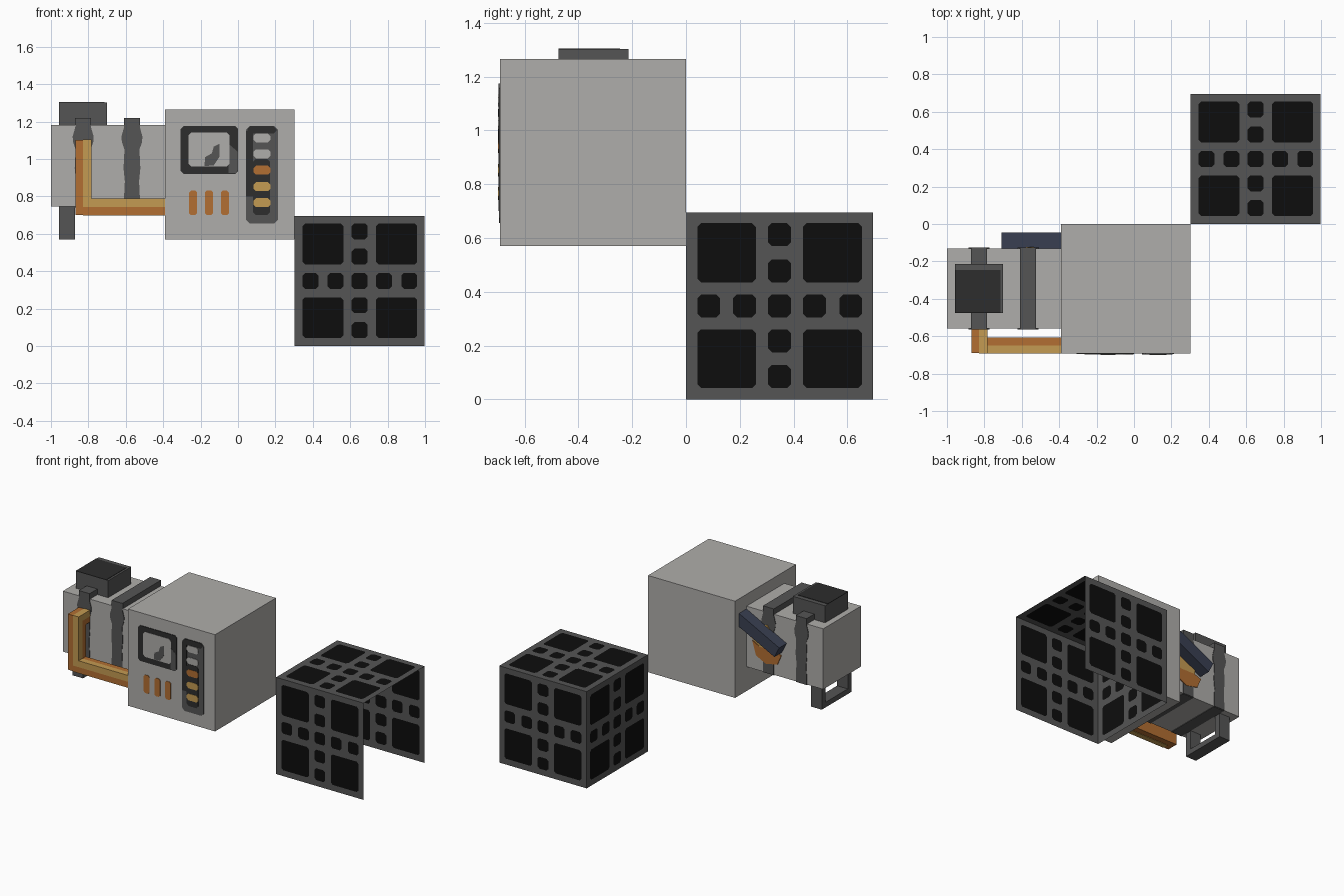
import bpy, bmesh, math
from mathutils import Matrix

if "Cube" in bpy.data.objects:
    bpy.data.objects.remove(bpy.data.objects["Cube"])


def material(name, rgb):
    m = bpy.data.materials.new(name)
    m.diffuse_color = (*rgb, 1)
    m.use_nodes = True
    m.node_tree.nodes["Principled BSDF"].inputs["Base Color"].default_value = m.diffuse_color
    return m


GREY = material("light grey", (.43, .42, .405))
DARK = material("dark grey", (.09, .09, .09))
CHAR = material("charcoal", (.026, .026, .026))
BLACK = material("black", (.004, .004, .004))
ORANGE = material("orange", (.445, .156, .032))
TAN = material("tan", (.552, .328, .084))
NAVY = material("navy", (.042, .051, .084))


def finish(name, bm, *mats):
    me = bpy.data.meshes.new(name)
    bm.to_mesh(me)
    bm.free()
    ob = bpy.data.objects.new(name, me)
    bpy.context.collection.objects.link(ob)
    for m in mats:
        me.materials.append(m)
    return ob


def box(name, mat, x, y, z):
    """Box from (min, max) ranges on each axis."""
    bm = bmesh.new()
    bmesh.ops.create_cube(bm, size=1)
    for v in bm.verts:
        v.co = [r[0] + (c + .5) * (r[1] - r[0]) for c, r in zip(v.co, (x, y, z))]
    return finish(name, bm, mat)


def plate(name, mat, pts, at, lift=.004):
    """Thin plate standing in the xz plane, from y=at outward by lift."""
    bm = bmesh.new()
    f = bm.faces.new([bm.verts.new((u, at, v)) for u, v in pts])
    ext = bmesh.ops.extrude_face_region(bm, geom=[f])
    for v in ext["geom"]:
        if isinstance(v, bmesh.types.BMVert):
            v.co.y += lift
    bmesh.ops.recalc_face_normals(bm, faces=bm.faces)
    return finish(name, bm, mat)


def rounded(x0, x1, z0, z1, c=.015):
    """Rectangle outline with clipped corners."""
    return [(x0 + c, z0), (x1 - c, z0), (x1, z0 + c), (x1, z1 - c),
            (x1 - c, z1), (x0 + c, z1), (x0, z1 - c), (x0, z0 + c)]


# Open cage: four thin grille panels
S = .695
STEPS = [0, .042, .127, .175, .26, .305, .39, .435, .52, .57, .655, S]


def is_hole(i, j):
    big = i in (1, 2, 3, 7, 8, 9) and j in (1, 2, 3, 7, 8, 9)
    return big or (i == 5 and j % 2 == 1) or (j == 5 and i % 2 == 1)


def grille(name, place):
    bm = bmesh.new()
    vs = [[bm.verts.new(place(u, v)) for v in STEPS] for u in STEPS]
    for i in range(11):
        for j in range(11):
            f = bm.faces.new((vs[i][j], vs[i + 1][j], vs[i + 1][j + 1], vs[i][j + 1]))
            f.material_index = int(is_hole(i, j))
    corners = [v for v in bm.verts if sum(f.material_index for f in v.link_faces) == 1]
    bmesh.ops.bevel(bm, geom=corners, offset=.014, segments=1,
                    affect='VERTICES', material=0)
    finish(name, bm, DARK, BLACK)


X0 = .303
grille("cage_front", lambda u, v: (X0 + u, 0, v))
grille("cage_back", lambda u, v: (X0 + u, S, v))
grille("cage_left", lambda u, v: (X0, u, v))
grille("cage_top", lambda u, v: (X0 + u, v, S))

# Main cabinet and its front controls
F = -.692
box("cabinet", GREY, (-.39, .302), (F, 0), (.57, 1.265))
plate("screen_frame", CHAR, rounded(-.307, 0, .92, 1.175), F, -.004)
plate("screen_frame_side", DARK, [(-.05, .925), (-.01, .925), (-.003, .94),
                                  (-.003, 1.04), (-.05, 1.08)], F, -.005)
plate("screen", GREY, rounded(-.265, -.045, .96, 1.14), F, -.006)
plate("screen_trace", DARK, [(-.18, .962), (-.13, .965), (-.1, 1.01), (-.1, 1.08),
                             (-.13, 1.065), (-.14, 1.03), (-.175, 1.01)], F, -.008)
plate("button_panel", DARK, rounded(.042, .215, .655, 1.175, .02), F, -.004)
plate("button_panel_top", CHAR, rounded(.05, .205, 1.135, 1.175), F, -.005)
plate("button_panel_side", CHAR, [(.042, .8), (.08, .8), (.08, 1.15), (.042, 1.15)], F, -.005)
plate("button_channel", CHAR, rounded(.08, .172, .7, 1.0), F, -.006)
for i, (z, m) in enumerate([(1.112, GREY), (1.027, GREY), (.94, ORANGE),
                            (.852, TAN), (.766, TAN)]):
    plate(f"button_{i}", m, rounded(.082, .174, z - .024, z + .024, .014), F, -.008)
for i, x in enumerate((-.24, -.155, -.07)):
    plate(f"vent_{i}", ORANGE, rounded(x - .022, x + .022, .70, .83, .01), F, -.004)

# Side tank with cap
YF, YB = -.56, -.13
box("tank", GREY, (-1, -.39), (YF, YB), (.745, 1.18))
box("cap", DARK, (-.957, -.70), (-.475, -.213), (1.18, 1.302))
box("cap_top", CHAR, (-.957, -.715), (-.475, -.245), (1.301, 1.305))

# Straps: ridge on top, flared bands down front and back, band beneath
BAND = [(1.22, .042), (1.17, .042), (1.12, .056), (1.09, .054), (1.05, .04),
        (.95, .045), (.88, .038), (.80, .042), (.745, .042)]
for i, x in enumerate((-.828, -.567)):
    box(f"strap_ridge_{i}", DARK, (x - .043, x + .043), (YF, YB), (1.18, 1.22))
    box(f"strap_under_{i}", DARK, (x - .043, x + .043), (YF, YB), (.741, .745))
    outline = [(x + w, z) for z, w in BAND] + [(x - w, z) for z, w in reversed(BAND)]
    plate(f"strap_front_{i}", DARK, outline, YF, -.004)
    plate(f"strap_back_{i}", DARK, outline, YB, .004)

# Square handle loop under the tank
HX, HY = (-.957, -.872), (-.515, -.175)
box("handle_base", DARK, HX, HY, (.57, .607))
box("handle_front", DARK, HX, (HY[0], HY[0] + .045), (.607, .745))
box("handle_back", DARK, HX, (HY[1] - .045, HY[1]), (.607, .745))

# Two-tone pipe: orange body with a tan inner quarter
box("pipe_level", ORANGE, (-.87, -.39), (-.69, -.607), (.70, .785))
box("pipe_upright", ORANGE, (-.87, -.785), (-.69, -.607), (.785, 1.10))
box("pipe_elbow", ORANGE, (-.87, -.785), (-.607, YF), (1.015, 1.10))
box("pipe_level_tan", TAN, (-.828, -.39), (-.693, -.65), (.742, .788))
box("pipe_level_tan_under", TAN, (-.828, -.39), (-.69, -.65), (.697, .70))
box("pipe_upright_tan", TAN, (-.828, -.782), (-.693, -.65), (.742, 1.103))
box("pipe_elbow_tan", TAN, (-.828, -.782), (-.65, YF), (1.058, 1.103))

# Rear marking and slanted brace running into the cabinet
plate("rear_mark_tan", TAN, [(-.43, .97), (-.42, 1.07), (-.56, 1.09), (-.62, 1.0),
                             (-.62, .92), (-.5, .92)], YB, .007)
plate("rear_mark_orange", ORANGE, [(-.44, .95), (-.5, .92), (-.62, .92), (-.67, .90),
                                   (-.64, .83), (-.55, .81), (-.47, .85)], YB, .007)
brace = box("brace", NAVY, (-.045, .36), (-.0425, .0425), (-.0425, .0425))
brace.data.transform(Matrix.Translation((-.65, -.0875, .98))
                     @ Matrix.Rotation(math.radians(-27), 4, 'Y'))
